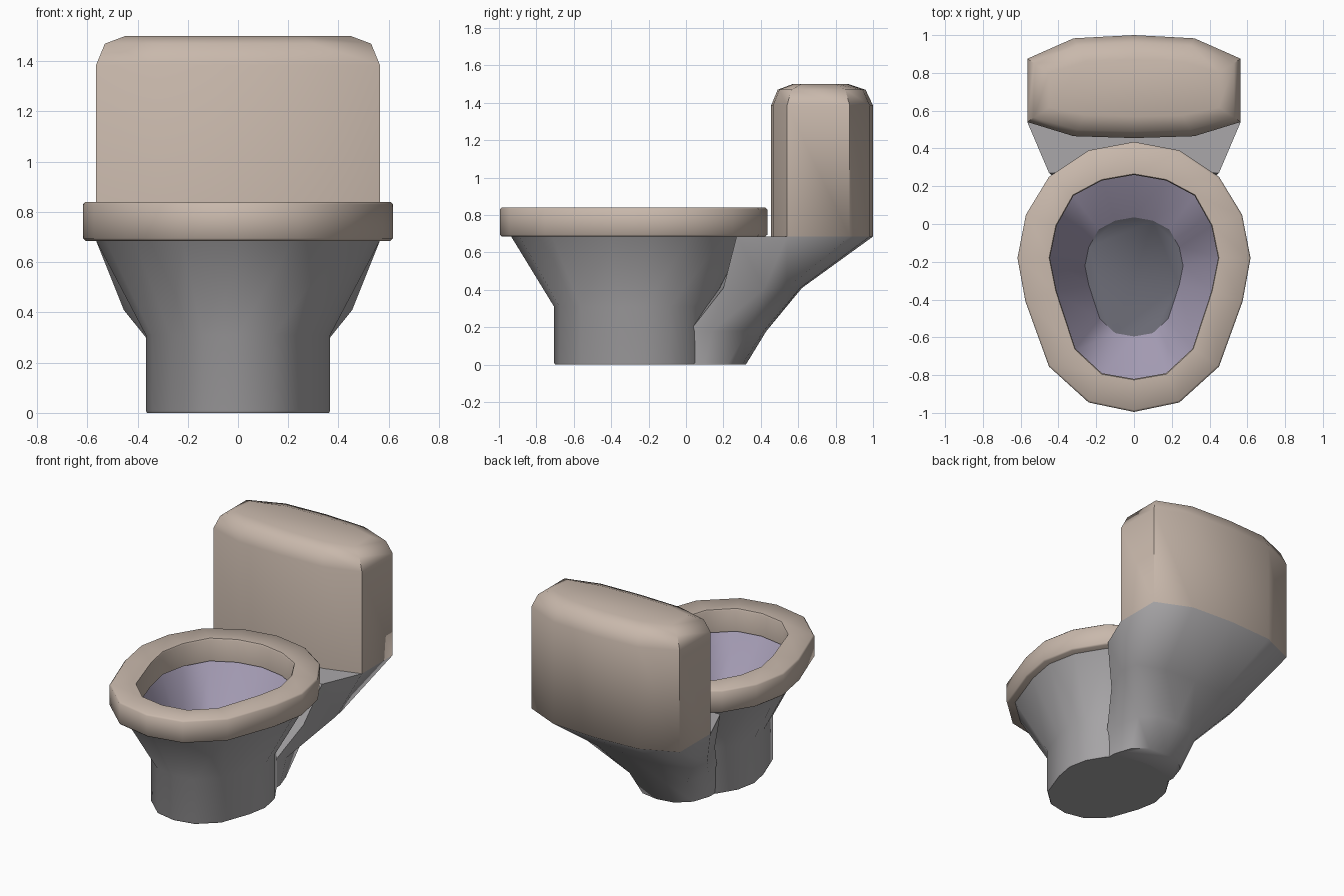
import bpy, bmesh, math

if "Cube" in bpy.data.objects:
    bpy.data.objects.remove(bpy.data.objects["Cube"])


def material(name, rgb):
    m = bpy.data.materials.new(name)
    m.diffuse_color = (*rgb, 1)
    m.use_nodes = True
    m.node_tree.nodes["Principled BSDF"].inputs["Base Color"].default_value = m.diffuse_color
    return m


TAN = material("warm_tan", (0.58, 0.48, 0.41))
GREY = material("slate_grey", (0.40, 0.39, 0.40))
LILAC = material("lilac_grey", (0.36, 0.32, 0.44))
DARK = material("dark_grey", (0.14, 0.14, 0.17))
CY = -0.28  # centre of the oval rings


def ring(half, z, s=1.0):
    """Mirror a half outline across x = 0; s scales it about the bowl centre."""
    pts = [(x * s, CY + (y - CY) * s, z) for x, y in half]
    return pts + [(-x, y, z) for x, y, z in reversed(pts[1:-1])]


def loft(name, rings, mats, indices=None, cyclic=False, angle=60):
    """Bridge equal rings; indices gives each band's material, last one is the end cap."""
    bm = bmesh.new()
    loops = [[bm.verts.new(p) for p in r] for r in rings]
    n = len(loops[0])
    bands = len(loops) if cyclic else len(loops) - 1
    indices = indices or [0] * (bands + 1)
    for k in range(bands):
        a, b = loops[k], loops[(k + 1) % len(loops)]
        for i in range(n):
            j = (i + 1) % n
            bm.faces.new((a[i], a[j], b[j], b[i])).material_index = indices[k]
    if not cyclic:
        bm.faces.new(loops[0])
        bm.faces.new(loops[-1]).material_index = indices[-1]
    bmesh.ops.remove_doubles(bm, verts=bm.verts[:], dist=0.0005)
    bmesh.ops.recalc_face_normals(bm, faces=bm.faces[:])
    me = bpy.data.meshes.new(name)
    bm.to_mesh(me)
    bm.free()
    for m in mats:
        me.materials.append(m)
    ob = bpy.data.objects.new(name, me)
    bpy.context.collection.objects.link(ob)
    bpy.ops.object.select_all(action='DESELECT')
    ob.select_set(True)
    bpy.context.view_layer.objects.active = ob
    bpy.ops.object.shade_smooth_by_angle(angle=math.radians(angle))
    return ob


# Seat ring
OUTER = [(0, -0.995), (0.24, -0.945), (0.45, -0.755), (0.575, -0.41), (0.617, -0.18),
         (0.572, 0.05), (0.45, 0.25), (0.24, 0.39), (0, 0.435)]
INNER = [(0, -0.82), (0.17, -0.79), (0.31, -0.66), (0.41, -0.355), (0.445, -0.18),
         (0.41, -0.01), (0.32, 0.15), (0.17, 0.23), (0, 0.26)]
loft("seat", [ring(OUTER, 0.685, 0.985), ring(OUTER, 0.695), ring(OUTER, 0.83),
              ring(OUTER, 0.84, 0.985), ring(INNER, 0.84, 1.01), ring(INNER, 0.83),
              ring(INNER, 0.685)], [TAN], cyclic=True)

# Bowl: foot, flared outside, rim, then down the inside to the floor
loft("bowl", [ring(OUTER, 0, 0.587), ring(OUTER, 0.01, 0.595), ring(OUTER, 0.31, 0.595),
              ring(OUTER, 0.69, 0.92), ring(INNER, 0.69, 1.04), ring(INNER, 0.30, 0.584)],
     [GREY, LILAC, DARK], [0, 0, 0, 0, 1, 2])


# Tank with rounded top, running down through the shelf into the rear foot
def tank(z, hw, y0, y1):
    base = [(0, 1.0), (0.32, 0.983), (0.565, 0.875), (0.565, 0.54), (0.32, 0.465), (0, 0.455)]
    return ring([(x * hw / 0.565, y0 + (y - 0.455) / 0.545 * (y1 - y0)) for x, y in base], z)


SHELF = [(0, 1.0), (0.32, 0.983), (0.565, 0.875), (0.565, 0.54), (0.45, 0.27), (0, 0.29)]
NECK = [(0, 0.62), (0.24, 0.61), (0.43, 0.54), (0.455, 0.42), (0.36, 0.2), (0, 0.17)]
ANKLE = [(0, 0.43), (0.14, 0.415), (0.24, 0.33), (0.27, 0.14), (0.25, 0.02), (0, 0.0)]
FOOT = [(0, 0.32), (0.12, 0.30), (0.21, 0.22), (0.25, 0.1), (0.25, 0.0), (0, -0.02)]
loft("tank_and_neck", [ring(FOOT, 0), ring(ANKLE, 0.18), ring(NECK, 0.41), ring(SHELF, 0.685),
                       tank(0.685, 0.565, 0.455, 1.0), tank(1.385, 0.565, 0.455, 1.0),
                       tank(1.47, 0.53, 0.49, 0.96), tank(1.5, 0.45, 0.57, 0.87)],
     [GREY, TAN], [0, 0, 0, 0, 1, 1, 1, 1])
